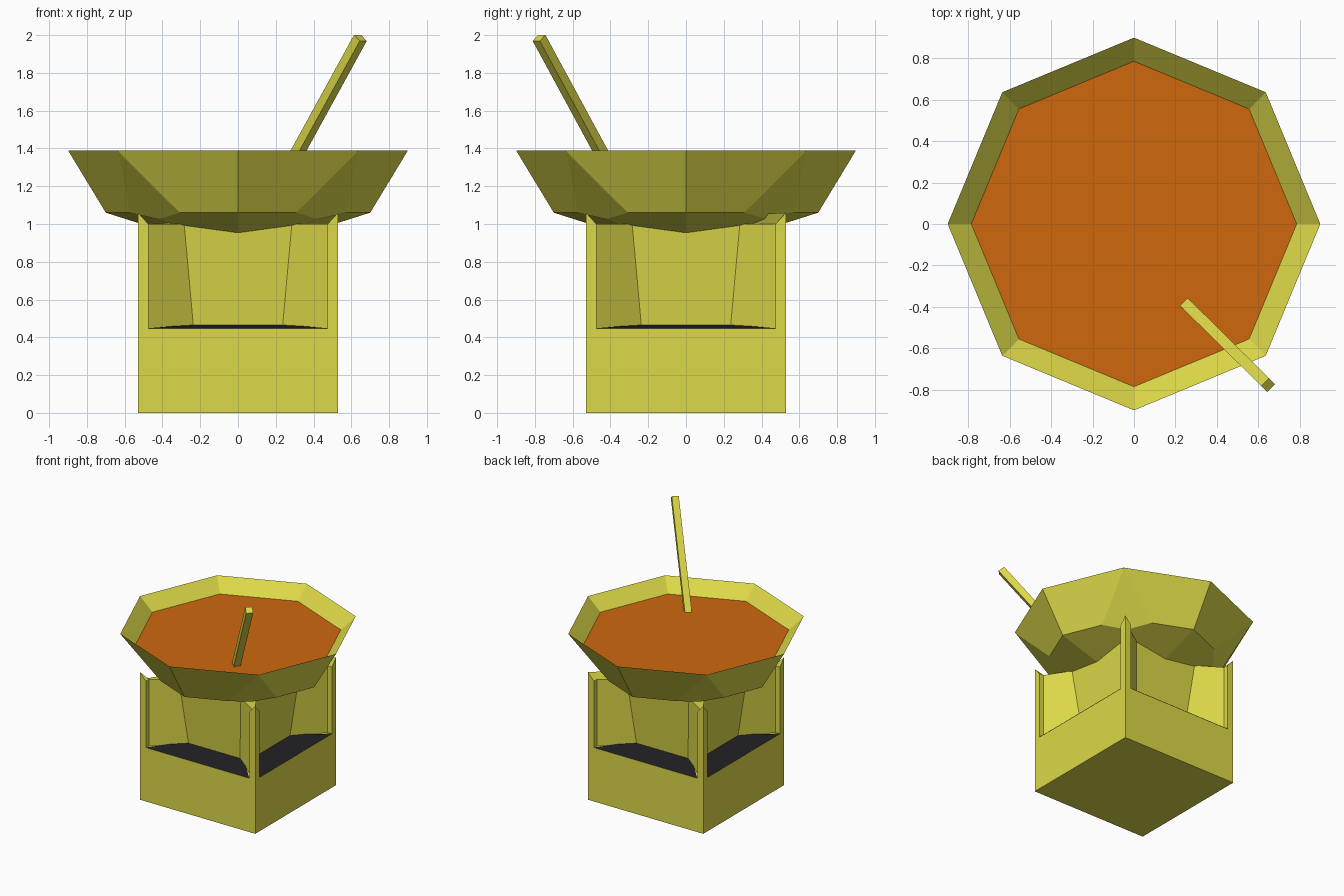
import bpy, bmesh, math
from mathutils import Vector, Matrix

if "Cube" in bpy.data.objects:
    bpy.data.objects.remove(bpy.data.objects["Cube"])


def material(name, color):
    m = bpy.data.materials.new(name)
    m.diffuse_color = (*color, 1)
    m.use_nodes = True
    m.node_tree.nodes["Principled BSDF"].inputs["Base Color"].default_value = m.diffuse_color
    return m


YELLOW = material("painted_yellow", (0.72, 0.69, 0.065))
ORANGE = material("orange_filling", (0.62, 0.14, 0.004))
BLACK = material("black_ash", (0.016, 0.016, 0.018))


def finish(bm, name, mat):
    bmesh.ops.recalc_face_normals(bm, faces=bm.faces)
    me = bpy.data.meshes.new(name)
    bm.to_mesh(me)
    bm.free()
    me.materials.append(mat)
    ob = bpy.data.objects.new(name, me)
    bpy.context.collection.objects.link(ob)
    return ob


def loft(rings, caps=True):
    bm = bmesh.new()
    rows = [[bm.verts.new(p) for p in r] for r in rings]
    n = len(rows[0])
    for a, b in zip(rows, rows[1:]):
        for i in range(n):
            j = (i + 1) % n
            bm.faces.new((a[i], a[j], b[j], b[i]))
    if caps:
        bm.faces.new(rows[0][::-1])
        bm.faces.new(rows[-1])
    return bm


def octagon(r, z):
    return [(r * math.cos(i * math.pi / 4), r * math.sin(i * math.pi / 4), z) for i in range(8)]


def four_sides(points):
    return [Matrix.Rotation(k * math.pi / 2, 3, 'Z') @ Vector(p) for k in range(4) for p in points]


# Square base block
W, FLOOR = 0.53, 0.447
square = [(-W, -W), (W, -W), (W, W), (-W, W)]
finish(loft([[(x, y, z) for x, y in square] for z in (0, FLOOR)]), "base_block", YELLOW)


# Upper body with a recessed niche on each side and a thin post at each corner
def body_ring(half, depth, z, tip):
    return four_sides([(-half, -depth, z), (half, -depth, z), (0.475, -0.49, z),
                       (0.475, -W, z), (W, -W, tip), (W, -0.475, z), (0.49, -0.475, z)])


finish(loft([body_ring(0.235, 0.31, FLOOR, FLOOR), body_ring(0.285, 0.37, 1.0, 1.06)]),
       "niche_body", YELLOW)

# Dark ash floor in every niche
bm = bmesh.new()
ash = four_sides([(-0.475, -W - 0.001, FLOOR + 0.001), (0.475, -W - 0.001, FLOOR + 0.001),
                  (0.25, -0.29, 0.467), (-0.25, -0.29, 0.467)])
for k in range(4):
    bm.faces.new([bm.verts.new(p) for p in ash[4 * k:4 * k + 4]])
finish(bm, "niche_ash", BLACK)

# Octagonal bowl with its four diagonal corners cut away underneath
bm = loft([octagon(0.25, 0.917), octagon(0.7, 1.06), octagon(0.9, 1.39), octagon(0.785, 1.285)])
for k in range(4):
    a = math.pi / 4 + k * math.pi / 2
    d = Vector((math.cos(a), math.sin(a), 0))
    cut = bmesh.ops.bisect_plane(
        bm, geom=bm.verts[:] + bm.edges[:] + bm.faces[:], dist=1e-5,
        plane_co=d * 0.902 + Vector((0, 0, 1.39)),
        plane_no=(d * 0.39 - Vector((0, 0, 0.33))).normalized(), clear_outer=True)
    edges = [e for e in cut["geom_cut"] if isinstance(e, bmesh.types.BMEdge)]
    bmesh.ops.edgeloop_fill(bm, edges=edges)
finish(bm, "bowl", YELLOW)

# Filling surface
bm = bmesh.new()
bm.faces.new([bm.verts.new(p) for p in octagon(0.786, 1.287)])
finish(bm, "bowl_filling", ORANGE)

# Square stirring stick leaning out over the front right corner
start, end = Vector((0.25, -0.385, 1.26)), Vector((0.648, -0.778, 1.985))
axis = (end - start).normalized()
side = axis.cross(Vector((0, 0, 1))).normalized()
up = side.cross(axis)
h = 0.0265
finish(loft([[c + side * s * h + up * t * h for s, t in ((-1, -1), (1, -1), (1, 1), (-1, 1))]
             for c in (start, end)]), "stirring_stick", YELLOW)
